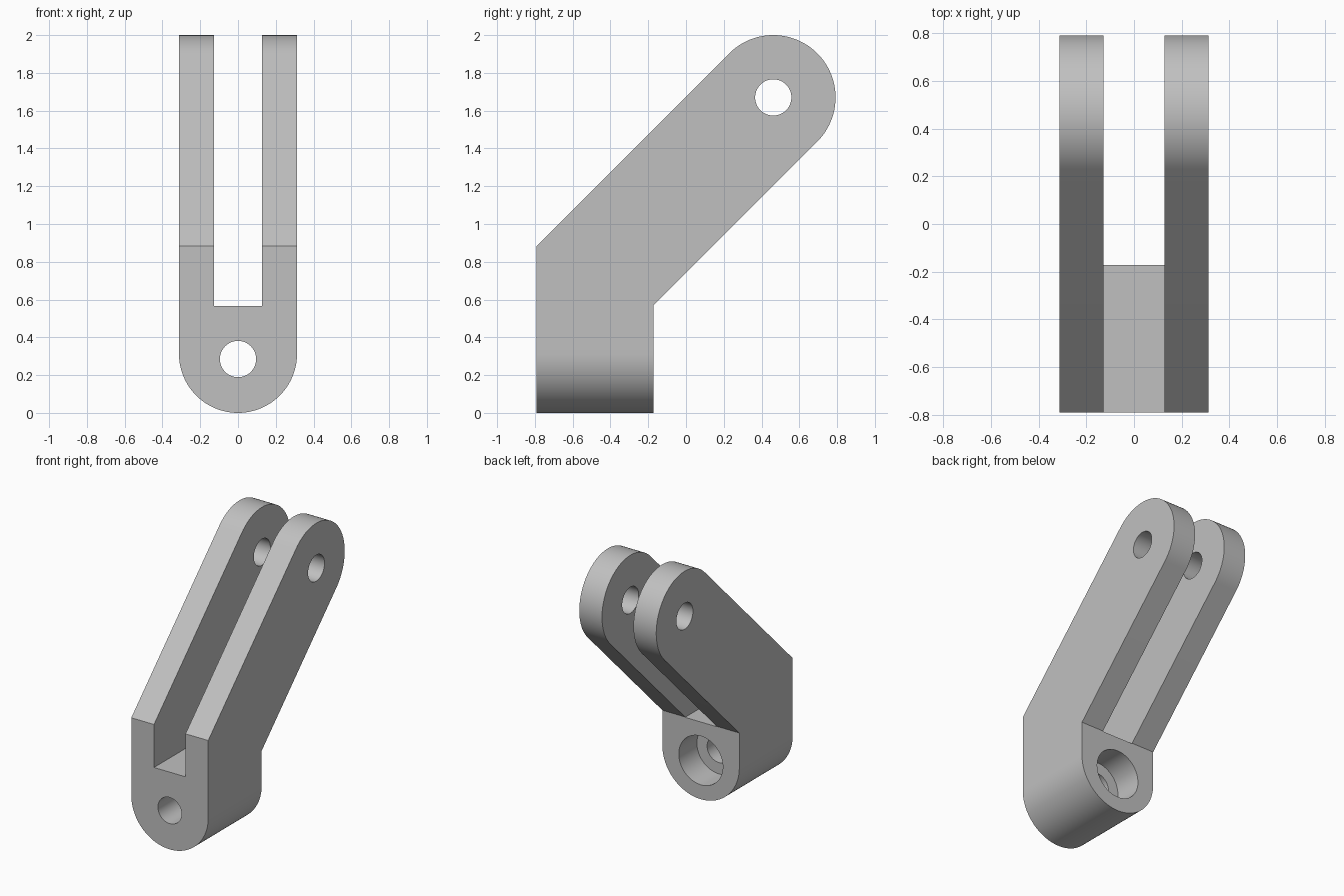
import bpy, bmesh
from math import sin, cos, pi, radians

old = bpy.data.objects.get("Cube")
if old:
    bpy.data.objects.remove(old, do_unlink=True)

HALF = 0.3125             # half width of the bracket
FRONT, BACK = -0.792, -0.172
TIP_Y, TIP_Z, TIP_R = 0.462, 1.67, 0.33
HOLE_R, BOLT_Z = 0.096, 0.285

grey = bpy.data.materials.new("light_grey")
grey.use_nodes = True
GREY = (0.53, 0.53, 0.53, 1)
grey.diffuse_color = GREY
grey.node_tree.nodes["Principled BSDF"].inputs["Base Color"].default_value = GREY


def arc(cu, cv, r, start, end, steps):
    """Points on an arc, angles in degrees."""
    angles = [radians(start + (end - start) * i / steps) for i in range(steps + 1)]
    return [(cu + r * cos(a), cv + r * sin(a)) for a in angles]


def circle(cu, cv, r):
    return arc(cu, cv, r, 0, 360, 64)[:-1]


def prism(name, outline, axis, lo, hi):
    """Extrude a 2D outline along x (outline in y, z) or y (outline in x, z)."""
    bm = bmesh.new()
    place = (lambda u, v, d: (d, u, v)) if axis == "x" else (lambda u, v, d: (u, d, v))
    face = bm.faces.new([bm.verts.new(place(u, v, lo)) for u, v in outline])
    ext = bmesh.ops.extrude_face_region(bm, geom=[face])
    moved = [g for g in ext["geom"] if isinstance(g, bmesh.types.BMVert)]
    bmesh.ops.translate(bm, verts=moved, vec=place(0, 0, hi - lo))
    bmesh.ops.recalc_face_normals(bm, faces=bm.faces)
    mesh = bpy.data.meshes.new(name)
    bm.to_mesh(mesh)
    bm.free()
    mesh.materials.append(grey)
    ob = bpy.data.objects.new(name, mesh)
    bpy.context.collection.objects.link(ob)
    return ob


def combine(target, tool, operation):
    """Apply a boolean and discard the tool."""
    tool.hide_render = True
    mod = target.modifiers.new(tool.name, "BOOLEAN")
    mod.operation, mod.solver, mod.object = operation, "EXACT", tool
    bpy.context.view_layer.objects.active = target
    bpy.ops.object.modifier_apply(modifier=mod.name)
    bpy.data.objects.remove(tool, do_unlink=True)


# Bent side profile with the rounded arm tip
side = [(FRONT, 0), (BACK, 0), (BACK, 0.57)]
side += arc(TIP_Y, TIP_Z, TIP_R, -45, 135, 48) + [(FRONT, 0.883)]
bracket = prism("clevis_bracket", side, "x", -HALF, HALF)

# Rounded base, seen from the front
front = arc(0, HALF, HALF, 180, 360, 48) + [(HALF, 2.2), (-HALF, 2.2)]
front = [(u * 1.0001, v) for u, v in front]
combine(bracket, prism("base_rounding", front, "y", -1, 1), "INTERSECT")

# Slot between the two arms
slot = [(-0.128, 0.567), (0.128, 0.567), (0.128, 2.2), (-0.128, 2.2)]
combine(bracket, prism("arm_slot", slot, "y", -1, 1), "DIFFERENCE")

# Pin hole through the arms, bolt hole and its counterbore in the base
combine(bracket, prism("pin_hole", circle(TIP_Y, TIP_Z, HOLE_R), "x", -1, 1), "DIFFERENCE")
combine(bracket, prism("bolt_hole", circle(0, BOLT_Z, HOLE_R), "y", -1, 0.1), "DIFFERENCE")
combine(bracket, prism("counterbore", circle(0, BOLT_Z, 0.179), "y", BACK - 0.21, 0.1), "DIFFERENCE")

# Smooth round surfaces, sharp edges
bpy.ops.object.select_all(action="DESELECT")
bracket.select_set(True)
bpy.context.view_layer.objects.active = bracket
bpy.ops.object.shade_smooth_by_angle(angle=radians(30))
